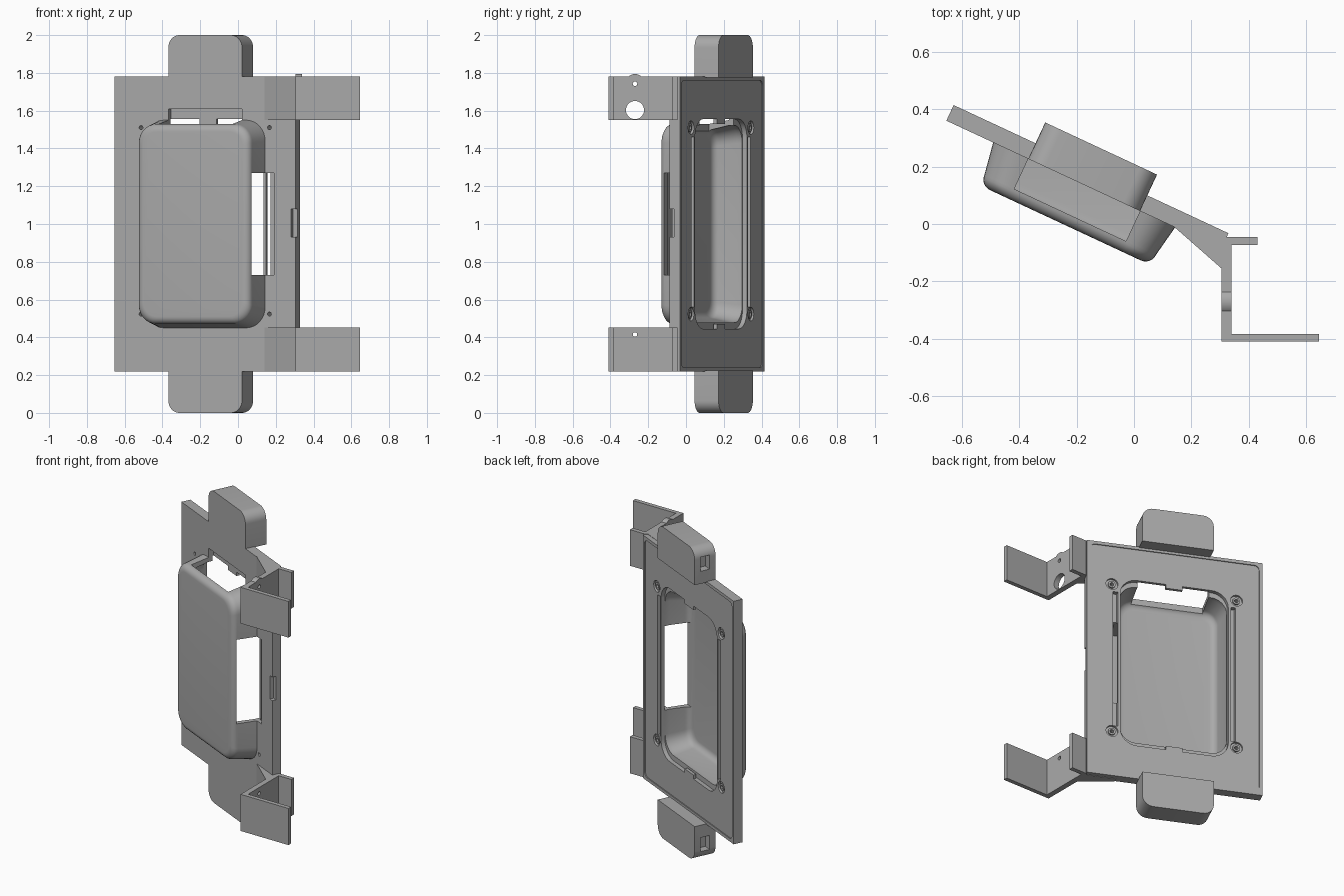
import bpy, bmesh, math
from mathutils import Matrix, Vector

cube = bpy.data.objects.get("Cube")
if cube:
    bpy.data.objects.remove(cube, do_unlink=True)

grey = bpy.data.materials.new("plastic grey")
grey.use_nodes = True
COLOUR = (0.40, 0.40, 0.40, 1)
grey.diffuse_color = COLOUR
grey.node_tree.nodes["Principled BSDF"].inputs["Base Color"].default_value = COLOUR

TILT = Matrix.Rotation(math.radians(-25), 4, "Z")   # panel turned in plan
MID = -0.215                                        # panel centre line
FRONT, BACK = 0.05, 0.11                            # panel faces


def finish(name, bm):
    bmesh.ops.recalc_face_normals(bm, faces=bm.faces)
    mesh = bpy.data.meshes.new(name)
    bm.to_mesh(mesh)
    bm.free()
    mesh.materials.append(grey)
    obj = bpy.data.objects.new(name, mesh)
    bpy.context.scene.collection.objects.link(obj)
    return obj


def outline(x0, x1, z0, z1, low=0.0, high=0.0, steps=8):
    """Rounded rectangle; low and high are the lower and upper corner radii."""
    pts = []
    corners = ((x1, z0, low, -1, 1), (x1, z1, high, 0, 1),
               (x0, z1, high, 1, -1), (x0, z0, low, 2, -1))
    for x, z, r, quarter, side in corners:
        cx = x - side * r
        cz = z + r if z == z0 else z - r
        for i in range(steps + 1 if r else 1):
            a = (quarter + i / steps) * math.pi / 2
            pts.append((cx + r * math.cos(a), cz + r * math.sin(a)) if r else (x, z))
    return pts


def loft(name, sections):
    """Solid through outlines of equal length, each at its own depth."""
    bm = bmesh.new()
    rings = [[bm.verts.new((x, y, z)) for x, z in pts] for y, pts in sections]
    for a, b in zip(rings, rings[1:]):
        for i in range(len(a)):
            j = (i + 1) % len(a)
            bm.faces.new((a[i], a[j], b[j], b[i]))
    bm.faces.new(rings[0])
    bm.faces.new(rings[-1])
    return finish(name, bm)


def slab(name, x0, x1, y0, y1, z0, z1, low=0.0, high=0.0):
    pts = outline(x0, x1, z0, z1, low, high)
    return loft(name, [(y0, pts), (y1, pts)])


def rod(name, centre, radius, length, axis):
    bm = bmesh.new()
    bmesh.ops.create_cone(bm, cap_ends=True, segments=32, radius1=radius,
                          radius2=radius, depth=length)
    turn = Vector((0, 0, 1)).rotation_difference(Vector(axis)).to_matrix().to_4x4()
    bm.transform(Matrix.Translation(centre) @ turn)
    return finish(name, bm)


def combine(target, tool, operation="DIFFERENCE"):
    mod = target.modifiers.new("combine", "BOOLEAN")
    mod.operation, mod.solver, mod.object = operation, "EXACT", tool
    graph = bpy.context.evaluated_depsgraph_get()
    old = target.data
    result = bpy.data.meshes.new_from_object(target.evaluated_get(graph))
    target.modifiers.clear()
    target.data = result
    bpy.data.meshes.remove(old)
    bpy.data.objects.remove(tool, do_unlink=True)


def smooth(obj):
    obj.data.shade_smooth()
    obj.data.set_sharp_from_angle(angle=math.radians(30))


def tub(name, wall, floor, mouth):
    """Tapered tray with a rounded front edge."""
    def ring(inset):
        d = inset + wall
        return outline(MID - 0.35 + d, MID + 0.35 - d, 0.45 + d, 1.55 - d,
                       0.11 - d * 0.5, 0.11 - d * 0.5)
    r = 0.04
    sections = [(mouth, ring(0)), (FRONT, ring(0))]
    for i in range(7):
        a = i / 6 * math.pi / 2
        sections.append((floor + r - r * math.sin(a), ring(0.02 + r * (1 - math.cos(a)))))
    return loft(name, sections)


# Panel with the protruding tub and the two end pods
body = slab("panel_body", MID - 0.53, MID + 0.527, FRONT, BACK, 0.22, 1.78)
combine(body, slab("rim_recess", MID - 0.51, MID + 0.507, BACK - 0.006, 0.2,
                   0.24, 1.76, 0.03, 0.03))
combine(body, tub("tub", 0, -0.105, 0.08), "UNION")
combine(body, slab("upper_pod", -0.43, 0, FRONT, 0.19, 1.775, 2, 0, 0.065), "UNION")
combine(body, slab("lower_pod", -0.43, 0, FRONT, 0.19, 0, 0.225, 0.065, 0), "UNION")

# Hollow tub and stepped opening at the back
combine(body, tub("cavity", 0.028, -0.08, 0.3))
combine(body, slab("opening_step", MID - 0.325, MID + 0.325, 0.078, 0.3,
                   0.445, 1.555, 0.1, 0.1))

# Windows in the top and side of the tub, running into the panel front
combine(body, slab("top_window", -0.43, 0, -0.066, 0.085, 1.4, 1.61))
combine(body, slab("side_window", 0, 0.186, -0.075, 0.082, 0.73, 1.27))

# Long grooves, screw recesses and holes on both sides of the opening
for side in (-1, 1):
    x = MID + side * 0.354
    combine(body, slab("groove", x - 0.014, x + 0.014, 0.075, 0.3, 0.56, 1.46))
    for z in (0.523, 1.51):
        centre = (MID + side * 0.375, 0.12, z)
        combine(body, rod("screw_recess", centre, 0.036, 0.06, (0, 1, 0)))
        combine(body, rod("screw_boss", (centre[0], 0.088, z), 0.022, 0.024, (0, 1, 0)),
                "UNION")
        combine(body, rod("screw_hole", centre, 0.011, 0.3, (0, 1, 0)))

# Latch notch on the panel edge and slots in the pod ends
combine(body, slab("latch_notch", 0.285, 0.4, 0, 0.075, 0.93, 1.08))
for z in (0.1, 1.9):
    combine(body, slab("pod_slot", -0.5, -0.38, 0.09, 0.15, z - 0.045, z + 0.045))
body.data.transform(TILT)
smooth(body)

# Small clips at the ends of the opening
for name, z in (("lower_clip", 0.455), ("upper_clip", 1.545)):
    clip = slab(name, MID - 0.05, MID + 0.05, 0.085, 0.104, z - 0.015, z + 0.015)
    clip.data.transform(TILT)

# Folded brackets: wedge, web, long front flange and short rear flange
PLAN = [(0.14, -0.01), (0.305, -0.155), (0.305, -0.41), (0.645, -0.41),
        (0.645, -0.383), (0.34, -0.383), (0.34, -0.073), (0.43, -0.073),
        (0.43, -0.045), (0.325, -0.045), (0.31, -0.056), (0.15, 0.018)]
for name, low, high, pin in (("lower_bracket", 0.218, 0.453, 0.415),
                             ("upper_bracket", 1.55, 1.782, 1.742)):
    bm = bmesh.new()
    face = bm.faces.new([bm.verts.new((x, y, low)) for x, y in PLAN])
    top = bmesh.ops.extrude_face_region(bm, geom=[face])["geom"]
    bmesh.ops.translate(bm, vec=(0, 0, high - low),
                        verts=[v for v in top if isinstance(v, bmesh.types.BMVert)])
    bracket = finish(name, bm)
    if name == "upper_bracket":
        combine(bracket, rod("pin_lug", (0.3225, -0.27, pin), 0.052, 0.035, (1, 0, 0)),
                "UNION")
        combine(bracket, rod("cable_hole", (0.32, -0.27, 1.603), 0.048, 0.1, (1, 0, 0)))
    combine(bracket, rod("pin_hole", (0.32, -0.27, pin), 0.012, 0.1, (1, 0, 0)))
    smooth(bracket)
